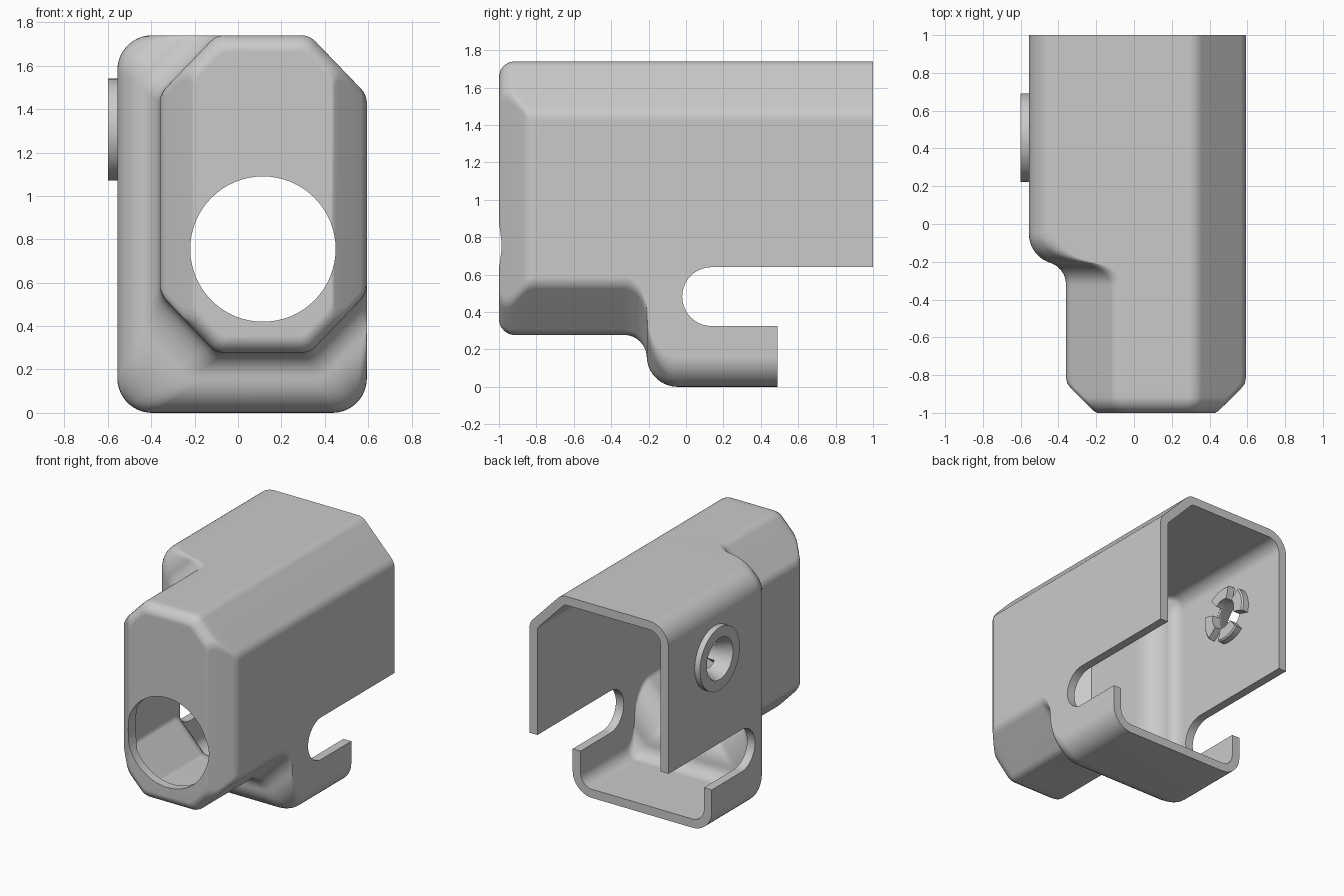
import bpy, bmesh, math
from mathutils import Vector

cube = bpy.data.objects.get("Cube")
if cube:
    bpy.data.objects.remove(cube, do_unlink=True)

GREY = (0.59, 0.59, 0.59, 1)
grey = bpy.data.materials.new("plain grey")
grey.use_nodes = True
grey.diffuse_color = GREY
grey.node_tree.nodes["Principled BSDF"].inputs["Base Color"].default_value = GREY

WALL = 0.065
K = 6                                   # points per rounded corner
LEFT, RIGHT, BOTTOM, TOP = -0.36, 0.594, 0.277, 1.74
BODY_LEFT = -0.556


def finish(bm, name):
    mesh = bpy.data.meshes.new(name)
    bm.to_mesh(mesh)
    bm.free()
    mesh.materials.append(grey)
    ob = bpy.data.objects.new(name, mesh)
    bpy.context.collection.objects.link(ob)
    return ob


def activate(ob):
    bpy.ops.object.select_all(action='DESELECT')
    ob.select_set(True)
    bpy.context.view_layer.objects.active = ob


def smooth(ob):
    activate(ob)
    bpy.ops.object.shade_smooth_by_angle(angle=math.radians(32))
    ob.modifiers.new("even shading", 'WEIGHTED_NORMAL').keep_sharp = True


def octagon(d, e, setback):
    """Rounded octagon, sides drawn in by d, the other edges by e."""
    xl, xr, zb, zt = LEFT + d, RIGHT - d, BOTTOM + e, TOP - e
    a, b = -0.10 + 0.41 * e, 0.33 - 0.41 * e
    hl, hr = (a - xl) * 1.04, (xr - b) * 1.04
    corners = [Vector(p) for p in ((a, zt), (b, zt), (xr, zt - hr), (xr, zb + hr),
                                   (b, zb), (a, zb), (xl, zb + hl), (xl, zt - hl))]
    points = []
    for i, c in enumerate(corners):
        p = c + (corners[i - 1] - c).normalized() * setback
        q = c + (corners[(i + 1) % 8] - c).normalized() * setback
        for k in range(K):
            t = k / (K - 1)
            points.append(p * (1 - t) ** 2 + c * 2 * t * (1 - t) + q * t * t)
    return points


def body_section(barrel, inset):
    """Upper right corner kept from the octagon, the others become round arcs."""
    points, c, r = list(barrel), 0.16, 0.16 - inset
    arcs = ((3, RIGHT - c, c, 0), (5, BODY_LEFT + c, c, -90), (7, BODY_LEFT + c, TOP - c, 180))
    for first, cx, cz, start in arcs:
        for k in range(2 * K):
            a = math.radians(start - 90 * k / (2 * K - 1))
            points[(first * K + k) % len(points)] = Vector((cx + r * math.cos(a), cz + r * math.sin(a)))
    return points


def flare(y, y0, total, r1, depth):
    """Share of the step reached at y: a hollow arc running into a round one."""
    r2, a = total - r1, math.acos(1 - depth / total)
    span = total * math.sin(a)
    u = min(max(y - y0, 0), span)
    if u < r1 * math.sin(a):
        return (r1 - math.sqrt(r1 * r1 - u * u)) / depth
    return 1 - (r2 - math.sqrt(r2 * r2 - (span - u) ** 2)) / depth


def skin(nose, inset, setback):
    """Sections from the nose over the barrel and the flared step to the open back."""
    barrel = octagon(inset, inset, setback)
    body = body_section(barrel, inset)
    r1, total, y0 = 0.12 + inset, 0.285, -0.33
    a = math.acos(1 - BOTTOM / total)
    ys = [y0 + r1 * math.sin(a * i / 10) for i in range(11)]
    ys += [y0 + total * math.sin(a) - (total - r1) * math.sin(a * i / 10) for i in range(9, -1, -1)]
    result = [(y, octagon(d, e, setback)) for y, d, e in nose]
    for y in ys + [1]:
        s = flare(y, -0.32, 0.28, r1, LEFT - BODY_LEFT)
        t = flare(y, y0, total, r1, BOTTOM)
        result.append((y, [Vector((p.x + (q.x - p.x) * s, p.y + (q.y - p.y) * t))
                           for p, q in zip(barrel, body)]))
    return result


# Housing: outer skin, back rim and inner skin as one closed solid
outer = skin([(-1, .165, .075), (-.99, .148, .043), (-.97, .127, .02), (-.945, .101, .005),
              (-.92, .076, 0), (-.87, .026, 0), (-.845, .007, 0), (-.81, 0, 0)], 0, 0.04)
inner = skin([(-1 + WALL, .182, .08), (-.925, .172, .068), (-.90, .147, WALL),
              (-.818, WALL, WALL)], WALL, 0.02)
bm = bmesh.new()
rings = [[bm.verts.new((p.x, y, p.y)) for p in pts] for y, pts in outer + inner[::-1]]
n = len(rings[0])
for r0, r1 in zip(rings, rings[1:]):
    for i in range(n):
        bm.faces.new((r0[i], r0[(i + 1) % n], r1[(i + 1) % n], r1[i]))
bm.faces.new(rings[0])
bm.faces.new(rings[-1])
bmesh.ops.recalc_face_normals(bm, faces=bm.faces[:])
housing = finish(bm, "housing_shell")


# Cutters
def prism(name, points, axis, length):
    bm = bmesh.new()
    face = bm.faces.new([bm.verts.new(p) for p in points])
    out = bmesh.ops.extrude_face_region(bm, geom=[face])
    moved = [v for v in out["geom"] if isinstance(v, bmesh.types.BMVert)]
    bmesh.ops.translate(bm, vec=Vector(axis) * length, verts=moved)
    # close the starting end if the extrusion moved its face
    bmesh.ops.holes_fill(bm, edges=[e for e in bm.edges if e.is_boundary], sides=0)
    bmesh.ops.recalc_face_normals(bm, faces=bm.faces[:])
    ob = finish(bm, name)
    ob.hide_render = True
    return ob


def circle(radius, count=64):
    return [(radius * math.cos(2 * math.pi * i / count), radius * math.sin(2 * math.pi * i / count))
            for i in range(count)]


HUB_Y, HUB_Z = 0.457, 1.305
slot = [(1.2, 0.64)]
for i in range(21):
    a = math.pi / 2 + math.pi * i / 20
    slot.append((0.137 + 0.1575 * math.cos(a), 0.4825 + 0.1575 * math.sin(a)))
slot += [(0.49, 0.325), (0.49, -0.2), (1.2, -0.2)]
cutters = [
    prism("slot_cutter", [(-1, y, z) for y, z in slot], (1, 0, 0), 2),
    prism("nose_hole_cutter", [(0.115 + x, -1.2, 0.755 + z) for x, z in circle(0.335)], (0, 1, 0), 0.4),
    prism("hub_hole_cutter", [(-0.8, HUB_Y + y, HUB_Z + z) for y, z in circle(0.14)], (1, 0, 0), 0.5),
]
for c in cutters:
    cut = housing.modifiers.new(c.name, 'BOOLEAN')
    cut.operation = 'DIFFERENCE'
    cut.solver = 'EXACT'
    cut.object = c
activate(housing)
for c in cutters:
    bpy.ops.object.modifier_apply(modifier=c.name)
    bpy.data.objects.remove(c, do_unlink=True)
smooth(housing)


# Side hub: outer ring and four inner prongs
def revolve(name, profile, start=0, sweep=360, steps=48):
    bm = bmesh.new()
    full = sweep == 360
    loops = []
    for i in range(steps if full else steps + 1):
        a = math.radians(start + sweep * i / steps)
        loops.append([bm.verts.new((x, HUB_Y + r * math.cos(a), HUB_Z + r * math.sin(a)))
                      for r, x in profile])
    m = len(profile)
    for i in range(steps):
        p, q = loops[i], loops[(i + 1) % len(loops)]
        for k in range(m):
            bm.faces.new((p[k], p[(k + 1) % m], q[(k + 1) % m], q[k]))
    if not full:
        bm.faces.new(loops[0])
        bm.faces.new(loops[-1])
    bmesh.ops.recalc_face_normals(bm, faces=bm.faces[:])
    smooth(finish(bm, name))


revolve("hub_ring", [(.235, -.54), (.235, -.60), (.155, -.60), (.115, -.51),
                     (.115, -.492), (.15, -.492)])
for i in range(4):
    revolve(f"hub_prong_{i + 1}", [(.115, -.50), (.115, -.435), (.20, -.435), (.21, -.445), (.21, -.50)],
            start=90 * i - 16, sweep=56, steps=10)
